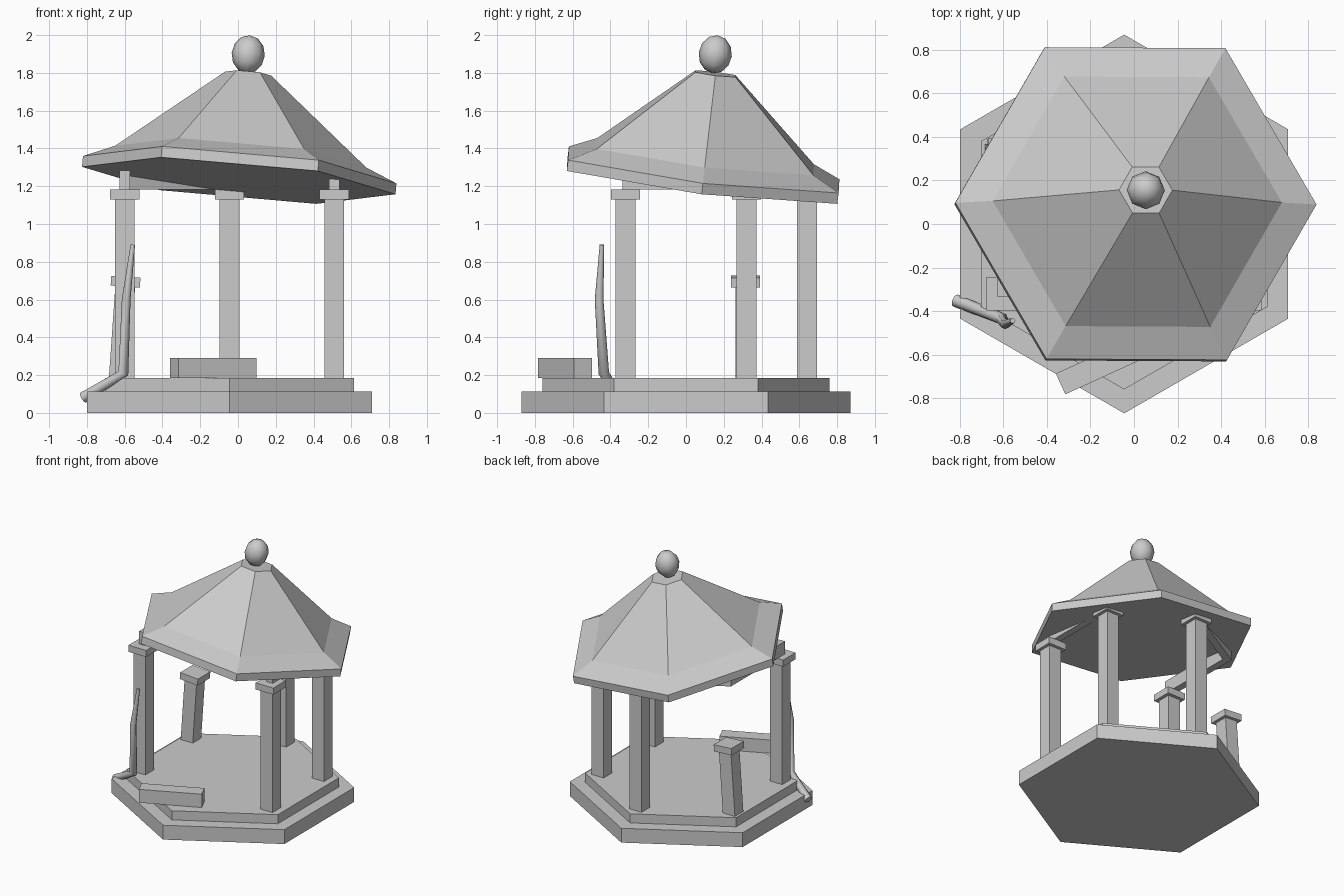
import bpy, bmesh, math
from mathutils import Vector, Matrix

if "Cube" in bpy.data.objects:
    bpy.data.objects.remove(bpy.data.objects["Cube"], do_unlink=True)

stone = bpy.data.materials.new("grey_stone")
stone.use_nodes = True
stone.diffuse_color = (0.6, 0.6, 0.6, 1)
stone.node_tree.nodes["Principled BSDF"].inputs["Base Color"].default_value = (0.6, 0.6, 0.6, 1)

CENTER_X = -0.045


def finish(name, bm, matrix=Matrix(), smooth=False):
    bmesh.ops.recalc_face_normals(bm, faces=bm.faces)
    for f in bm.faces:
        f.smooth = smooth
    mesh = bpy.data.meshes.new(name)
    bm.to_mesh(mesh)
    bm.free()
    mesh.materials.append(stone)
    obj = bpy.data.objects.new(name, mesh)
    obj.matrix_world = matrix
    bpy.context.collection.objects.link(obj)
    return obj


def add_box(bm, size, center):
    mat = Matrix.Translation(center) @ Matrix.Diagonal((*size, 1))
    bmesh.ops.create_cube(bm, size=1, matrix=mat)


def loft(bm, rings):
    """Skin a list of closed vertex rings and cap both ends."""
    loops = [[bm.verts.new(p) for p in ring] for ring in rings]
    for a, b in zip(loops, loops[1:]):
        for i in range(len(a)):
            j = (i + 1) % len(a)
            bm.faces.new((a[i], a[j], b[j], b[i]))
    bm.faces.new(loops[0])
    bm.faces.new(loops[-1])


def hexagon(radius, z, turn):
    angles = [math.radians(60 * i + turn) for i in range(6)]
    return [(radius * math.cos(a), radius * math.sin(a), z) for a in angles]


def hex_solid(name, profile, turn, matrix):
    bm = bmesh.new()
    loft(bm, [hexagon(r, z, turn) for r, z in profile])
    return finish(name, bm, matrix)


# Stepped floor
floor_at = Matrix.Translation((CENTER_X, 0, 0))
hex_solid("lower_step", [(0.87, 0), (0.87, 0.113)], 30, floor_at)
hex_solid("upper_step", [(0.76, 0.113), (0.76, 0.185)], 30, floor_at)


# Posts with square caps
def post(name, height, matrix):
    bm = bmesh.new()
    add_box(bm, (0.105, 0.105, height), (0, 0, height / 2))
    add_box(bm, (0.155, 0.155, 0.052), (0, 0, height + 0.026))
    finish(name, bm, matrix)


corners = [Vector(p) + Vector((CENTER_X, 0, 0.185)) for p in hexagon(0.64, 0, 30)]
names = ["back_left", "back", "back_right", "front_right", "front", "front_left"]
for label, corner in zip(names, corners):
    if label not in ("back_right", "front"):
        post(label + "_post", 0.945, Matrix.Translation(corner))

# Broken leaning post and fallen post piece
lean = Matrix.Translation((-0.632, 0.315, 0.17)) @ Matrix.Rotation(0.07, 4, 'Y')
post("broken_post", 0.5, lean)
bm = bmesh.new()
add_box(bm, (0.456, 0.105, 0.105), (0, 0, 0))
finish("fallen_post_piece", bm,
       Matrix.Translation((-0.13, -0.64, 0.2375)) @ Matrix.Rotation(math.radians(24.6), 4, 'Z'))

# Beams joining the post tops, with the front corner open
for i in (0, 1, 2, 5):
    a, b = corners[i], corners[(i + 1) % 6]
    d = b - a
    bm = bmesh.new()
    add_box(bm, (d.length + 0.03, 0.055, 0.1), (0, 0, 0))
    mid = (a + b) / 2
    mid.z = 1.232
    finish(names[i] + "_beam", bm,
           Matrix.Translation(mid) @ Matrix.Rotation(math.atan2(d.y, d.x), 4, 'Z'))

# Slipped, tilted roof
tilt = Vector((0, 0, 1)).rotation_difference(Vector((0.088, 0.122, 1))).to_matrix().to_4x4()
roof_at = Matrix.Translation((0.004, 0.087, 1.23)) @ tilt
hex_solid("roof", [(0.833, 0), (0.833, 0.058), (0.667, 0.128), (0.123, 0.572)], 0, roof_at)

# Ball finial
bm = bmesh.new()
bmesh.ops.create_uvsphere(bm, u_segments=8, v_segments=6, radius=0.088,
                          matrix=Matrix.Diagonal((1, 1, 1.16, 1)))
finish("finial_ball", bm, Matrix.Translation((0.054, 0.155, 1.898)) @ tilt, smooth=True)

# Bent branch leaning on the front right post
path = [(-0.82, -0.352, 0.08), (-0.607, -0.435, 0.21), (-0.592, -0.46, 0.6), (-0.557, -0.445, 0.89)]
radii = [0.03, 0.028, 0.023, 0.012]
pts = [Vector(p) for p in path]
rings = []
for i, (p, r) in enumerate(zip(pts, radii)):
    t = (pts[min(i + 1, 3)] - pts[max(i - 1, 0)]).normalized()
    u = t.cross(Vector((0, 1, 0))).normalized()
    v = t.cross(u)
    angles = [math.tau * k / 8 for k in range(8)]
    rings.append([p + r * (u * math.cos(a) + v * math.sin(a)) for a in angles])
bm = bmesh.new()
loft(bm, rings)
branch = finish("branch", bm, smooth=True)
for f in branch.data.polygons:
    f.use_smooth = len(f.vertices) == 4
